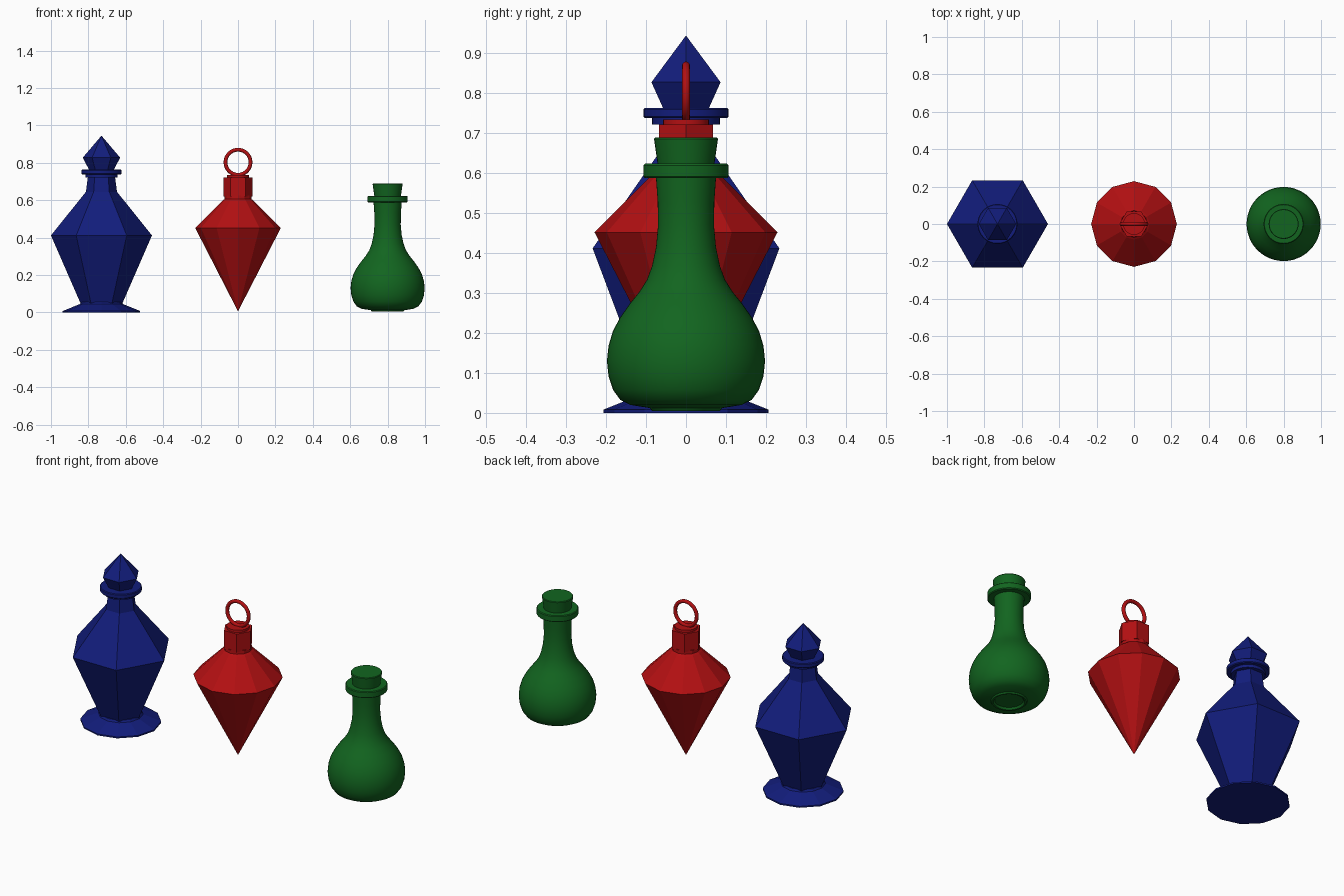
import bpy, math

if "Cube" in bpy.data.objects:
    bpy.data.objects.remove(bpy.data.objects["Cube"])


def material(name, rgb):
    m = bpy.data.materials.new(name)
    m.diffuse_color = (*rgb, 1)
    m.use_nodes = True
    m.node_tree.nodes["Principled BSDF"].inputs["Base Color"].default_value = m.diffuse_color
    return m


BLUE = material("blue_glass", (0.006, 0.012, 0.2))
RED = material("red_glass", (0.45, 0.005, 0.006))
GREEN = material("green_glass", (0.006, 0.13, 0.014))


def lathe(name, x, profile, sides, mat, smooth=False):
    """Revolve (radius, z) points; radius 0 makes a pole, open ends are capped."""
    verts, faces, rings = [], [], []
    for r, z in profile:
        n = 1 if r == 0 else sides
        rings.append(range(len(verts), len(verts) + n))
        for i in range(n):
            a = 2 * math.pi * i / sides
            verts.append((r * math.cos(a), r * math.sin(a), z))
    for lo, hi in zip(rings, rings[1:]):
        for i in range(sides):
            j = (i + 1) % sides
            if len(lo) == 1:
                faces.append((lo[0], hi[j], hi[i]))
            elif len(hi) == 1:
                faces.append((lo[i], lo[j], hi[0]))
            else:
                faces.append((lo[i], lo[j], hi[j], hi[i]))
    if len(rings[0]) > 1:
        faces.append(tuple(reversed(rings[0])))
    if len(rings[-1]) > 1:
        faces.append(tuple(rings[-1]))
    mesh = bpy.data.meshes.new(name)
    mesh.from_pydata(verts, [], faces)
    ob = bpy.data.objects.new(name, mesh)
    ob.location.x = x
    bpy.context.collection.objects.link(ob)
    finish(ob, mat, smooth)
    return ob


def finish(ob, mat, smooth):
    ob.data.materials.append(mat)
    if smooth:
        bpy.ops.object.select_all(action='DESELECT')
        ob.select_set(True)
        bpy.context.view_layer.objects.active = ob
        bpy.ops.object.shade_smooth_by_angle(angle=math.radians(35))


# Faceted blue bottle
X = -0.73
lathe("blue_foot", X, [(0.207, 0), (0.207, 0.008), (0.115, 0.045), (0.108, 0.056)], 12, BLUE)
lathe("blue_body", X, [(0.108, 0.04), (0.27, 0.412), (0.083, 0.645), (0.072, 0.73)], 6, BLUE)
lathe("blue_lip", X, [(0.085, 0.722), (0.085, 0.738), (0.103, 0.738), (0.107, 0.742),
                      (0.107, 0.76), (0.103, 0.764)], 32, BLUE, True)
lathe("blue_stopper", X, [(0.062, 0.755), (0.1, 0.828), (0, 0.945)], 6, BLUE)

# Pointed red pendant flask
lathe("red_body", 0, [(0, 0.006), (0.229, 0.452), (0.083, 0.598), (0.072, 0.606),
                      (0.072, 0.625)], 12, RED)
lathe("red_cap", 0, [(0.078, 0.62), (0.078, 0.722)], 6, RED)
lathe("red_cap_collar", 0, [(0.058, 0.715), (0.058, 0.735)], 24, RED, True)
bpy.ops.mesh.primitive_torus_add(location=(0, 0, 0.803), rotation=(math.pi / 2, 0, 0),
                                 major_radius=0.067, minor_radius=0.01,
                                 major_segments=40, minor_segments=12)
ring = bpy.context.object
ring.name = "red_hanging_ring"
finish(ring, RED, True)

# Round green potion bottle
X = 0.8
lathe("green_body", X, [(0, 0.018), (0.07, 0.016), (0.077, 0.006), (0.085, 0.005),
                        (0.09, 0.012), (0.14, 0.02), (0.165, 0.033), (0.183, 0.058),
                        (0.194, 0.092), (0.198, 0.13), (0.194, 0.168), (0.183, 0.205),
                        (0.165, 0.239), (0.142, 0.272), (0.117, 0.303), (0.098, 0.333),
                        (0.085, 0.368), (0.075, 0.415), (0.07, 0.47), (0.071, 0.53),
                        (0.076, 0.6)], 48, GREEN, True)
lathe("green_lip", X, [(0.103, 0.588), (0.107, 0.592), (0.107, 0.62), (0.103, 0.624)],
      48, GREEN, True)
lathe("green_cork", X, [(0.07, 0.615), (0.08, 0.686), (0.077, 0.69)], 32, GREEN, True)
